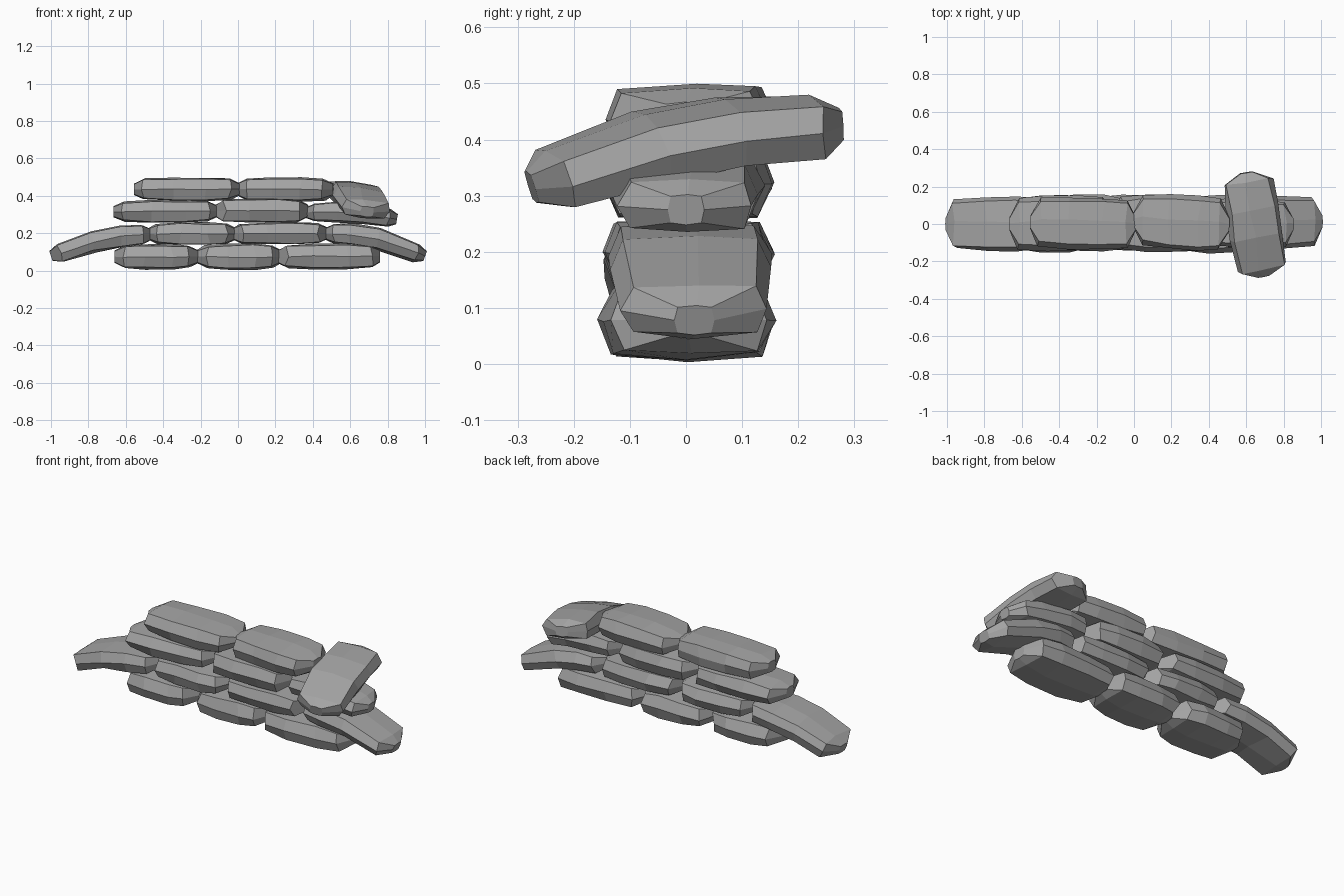
import bpy
import bmesh
import random
from mathutils import Vector

cube = bpy.data.objects.get("Cube")
if cube:
    bpy.data.objects.remove(cube, do_unlink=True)

random.seed(4)
grey = bpy.data.materials.new("stone_grey")
grey.use_nodes = True
colour = (0.37, 0.37, 0.37, 1)
grey.diffuse_color = colour
grey.node_tree.nodes["Principled BSDF"].inputs["Base Color"].default_value = colour

# Eight-point bag section: crowned top and belly, widest at mid height
SECTION = [(-0.84, 0.88), (0.1, 1.0), (0.84, 0.88), (1, 0),
           (0.84, -0.86), (0, -1.0), (-0.84, -0.86), (-1, 0)]


def stations(path):
    """Centre, width scale and height scale for every ring along the bag."""
    pts = [Vector(p) for p in path]
    if len(pts) == 2:
        start, end = pts
        pts = [start, start.lerp(end, 0.36), start.lerp(end, 0.68), end]
    first = pts[0] + (pts[1] - pts[0]).normalized() * 0.05
    last = pts[-1] + (pts[-2] - pts[-1]).normalized() * 0.05
    body = [(p, 1.0, 1.0) for p in pts[1:-1]]
    return ([(pts[0], 0.25, 0.5), (first, 0.92, 0.9)] + body
            + [(last, 0.92, 0.9), (pts[-1], 0.25, 0.5)])


def bag(name, path, width, height, roll=0.0):
    """Loft a faceted sack along a path; width and height are half sizes."""
    rings = stations(path)
    bm = bmesh.new()
    loops = []
    for i, (centre, ws, hs) in enumerate(rings):
        before = rings[max(i - 1, 0)][0]
        after = rings[min(i + 1, len(rings) - 1)][0]
        along = (after - before).normalized()
        side = Vector((0, 0, 1)).cross(along).normalized()
        up = along.cross(side)
        side, up = side + up * roll, up - side * roll
        loop = []
        for u, v in SECTION:
            wobble = Vector((random.uniform(-0.012, 0.012),
                             random.uniform(-0.006, 0.006),
                             random.uniform(-0.004, 0.004)))
            if i in (0, len(rings) - 1):
                wobble *= 0
            loop.append(bm.verts.new(centre + side * u * width * ws
                                     + up * v * height * hs + wobble))
        loops.append(loop)
    n = len(SECTION)
    for a, b in zip(loops, loops[1:]):
        for k in range(n):
            bm.faces.new((a[k], a[(k + 1) % n], b[(k + 1) % n], b[k]))
    bm.faces.new(loops[0])
    bm.faces.new(loops[-1])
    bmesh.ops.recalc_face_normals(bm, faces=bm.faces)
    mesh = bpy.data.meshes.new(name)
    bm.to_mesh(mesh)
    bm.free()
    mesh.materials.append(grey)
    bpy.context.collection.objects.link(bpy.data.objects.new(name, mesh))


# Bottom course
bag("bottom_bag_right", [(-0.66, 0, 0.075), (-0.21, 0, 0.075)], 0.15, 0.067)
bag("bottom_bag_middle", [(-0.22, 0, 0.075), (0.23, 0.01, 0.075)], 0.15, 0.069)
bag("bottom_bag_left", [(0.21, 0, 0.075), (0.76, 0.005, 0.078)], 0.155, 0.067)

# Second course, with drooping ends
bag("drooping_bag_right", [(-1, 0, 0.078), (-0.78, 0, 0.155),
                           (-0.62, 0, 0.182), (-0.46, 0, 0.195)], 0.145, 0.056)
bag("second_bag_right", [(-0.48, 0, 0.197), (-0.01, 0.005, 0.197)], 0.15, 0.06)
bag("second_bag_left", [(-0.03, 0, 0.197), (0.48, 0, 0.2)], 0.148, 0.06)
bag("drooping_bag_left", [(0.46, 0.005, 0.197), (0.6, 0.005, 0.195),
                          (0.74, 0.01, 0.172), (1, 0.015, 0.078)], 0.143, 0.056)

# Third course
bag("third_bag_right", [(-0.665, 0, 0.315), (-0.11, 0.01, 0.318)], 0.145, 0.06)
bag("third_bag_middle", [(-0.12, 0.01, 0.32), (0.375, 0, 0.32)], 0.15, 0.065)
bag("third_bag_left", [(0.36, 0.01, 0.31), (0.52, 0.01, 0.315),
                       (0.68, 0, 0.305), (0.85, 0, 0.275)], 0.13, 0.055)

# Top course
bag("top_bag_right", [(-0.555, 0.01, 0.435), (0.01, 0, 0.435)], 0.138, 0.062)
bag("top_bag_middle", [(-0.005, 0.025, 0.435), (0.51, -0.005, 0.435)], 0.145, 0.064)

# Bag laid across the wall, sagging to the front
bag("crosswise_bag", [(0.69, -0.275, 0.315), (0.655, -0.06, 0.385),
                      (0.63, 0.08, 0.413), (0.6, 0.275, 0.427)], 0.145, 0.058, 0.1)
